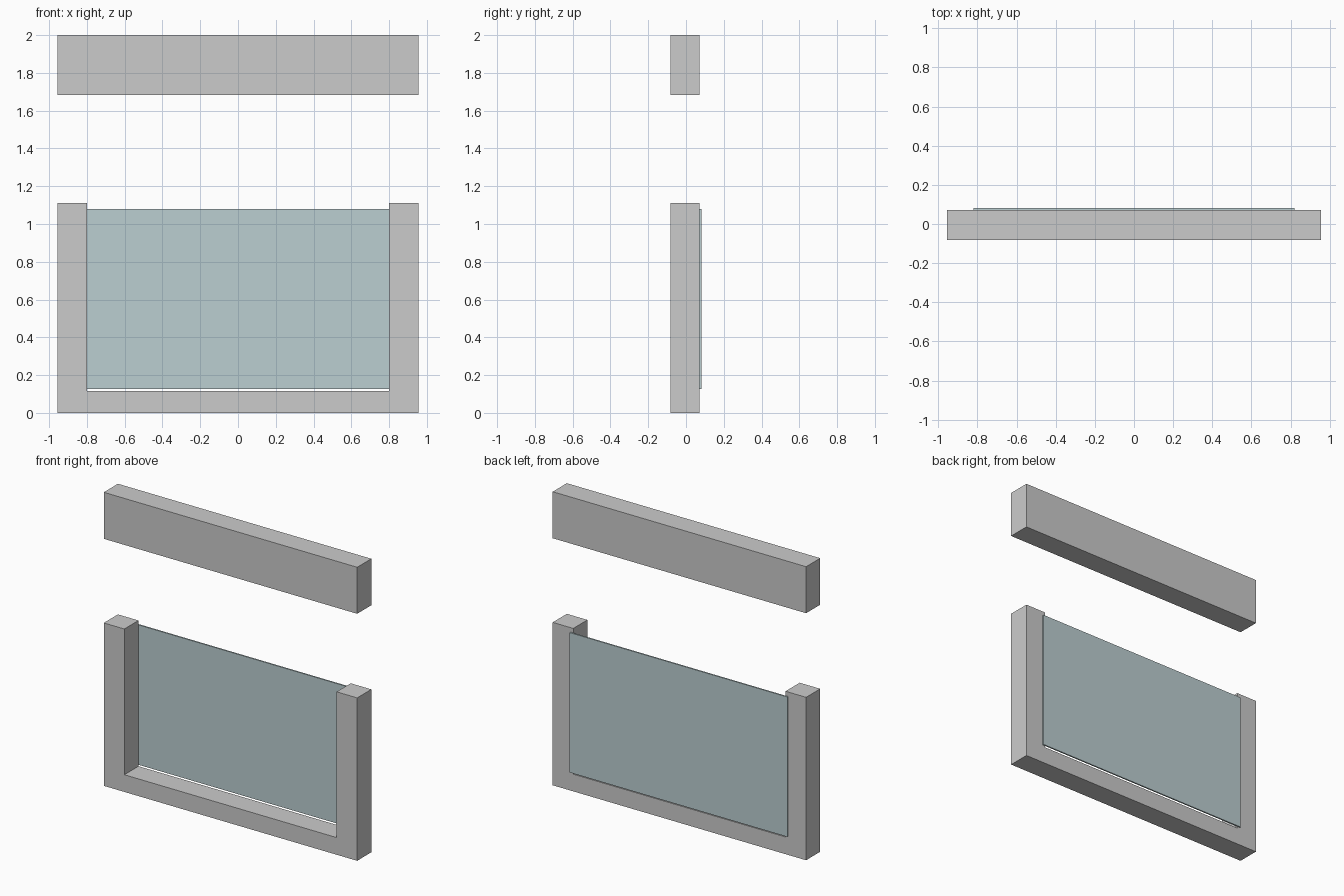
import bpy, bmesh

if "Cube" in bpy.data.objects:
    bpy.data.objects.remove(bpy.data.objects["Cube"])

FRONT, BACK = -0.081, 0.071    # wall faces in y
HALF_W, OPENING = 0.955, 0.80  # outer half width, half opening


def extrude_profile(name, points, y0, y1):
    """Closed prism from an (x, z) outline, running from y0 to y1."""
    bm = bmesh.new()
    face = bm.faces.new([bm.verts.new((x, y0, z)) for x, z in points])
    ext = bmesh.ops.extrude_face_region(bm, geom=[face])
    moved = [g for g in ext["geom"] if isinstance(g, bmesh.types.BMVert)]
    bmesh.ops.translate(bm, verts=moved, vec=(0, y1 - y0, 0))
    bmesh.ops.recalc_face_normals(bm, faces=bm.faces)
    mesh = bpy.data.meshes.new(name)
    bm.to_mesh(mesh)
    bm.free()
    obj = bpy.data.objects.new(name, mesh)
    bpy.context.collection.objects.link(obj)
    return obj


def rect(half_width, z0, z1):
    return [(-half_width, z0), (half_width, z0), (half_width, z1), (-half_width, z1)]


# U-shaped wall: sill and two posts in one piece
right_side = [(HALF_W, 0), (HALF_W, 1.11), (OPENING, 1.11), (OPENING, 0.117)]
left_side = [(-x, z) for x, z in reversed(right_side)]
extrude_profile("wall_frame", right_side + left_side, FRONT, BACK)

# Separate beam floating above the opening
extrude_profile("top_beam", rect(HALF_W, 1.683, 2.0), FRONT, BACK)

# Thin pane on the back face, overlapping the posts slightly
pane = extrude_profile("glass_pane", rect(0.82, 0.127, 1.08), BACK, 0.081)
glass = bpy.data.materials.new("glass")
glass.diffuse_color = (0.50, 0.62, 0.64, 1.0)
glass.use_nodes = True
glass.node_tree.nodes["Principled BSDF"].inputs["Base Color"].default_value = glass.diffuse_color
pane.data.materials.append(glass)
